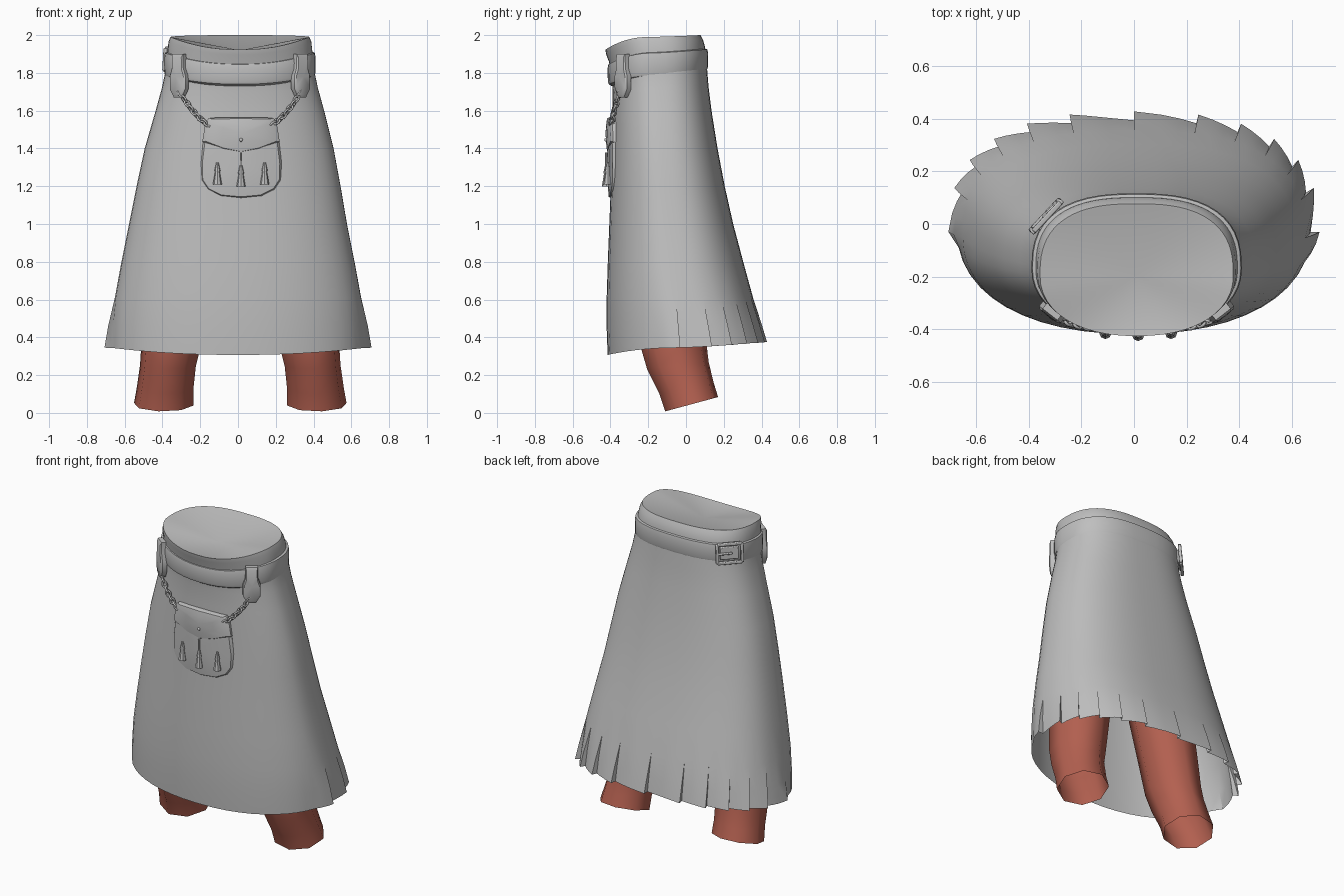
import bpy, bmesh, math
from mathutils import Matrix, Vector

if "Cube" in bpy.data.objects:
    bpy.data.objects.remove(bpy.data.objects["Cube"])


def material(name, rgb):
    m = bpy.data.materials.new(name)
    m.diffuse_color = (*rgb, 1)
    m.use_nodes = True
    m.node_tree.nodes["Principled BSDF"].inputs["Base Color"].default_value = m.diffuse_color
    return m


GREY = material("grey cloth", (0.52, 0.52, 0.52))
SKIN = material("red skin", (0.45, 0.117, 0.08))


def finish(bm, name, mat=GREY, angle=35):
    bmesh.ops.remove_doubles(bm, verts=bm.verts, dist=1e-4)
    bmesh.ops.recalc_face_normals(bm, faces=bm.faces)
    me = bpy.data.meshes.new(name)
    bm.to_mesh(me)
    bm.free()
    me.materials.append(mat)
    ob = bpy.data.objects.new(name, me)
    bpy.context.collection.objects.link(ob)
    bpy.ops.object.select_all(action='DESELECT')
    ob.select_set(True)
    bpy.context.view_layer.objects.active = ob
    bpy.ops.object.shade_smooth_by_angle(angle=math.radians(angle))
    return ob


def bridge(bm, rings):
    """Join rings of points with quads; returns the vertex rings."""
    vs = [[bm.verts.new(p) for p in r] for r in rings]
    n = len(vs[0])
    for a, b in zip(vs, vs[1:]):
        for i in range(n):
            j = (i + 1) % n
            bm.faces.new((a[i], a[j], b[j], b[i]))
    return vs


def fan(bm, ring, point):
    c = bm.verts.new(point)
    for i, v in enumerate(ring):
        bm.faces.new((v, ring[(i + 1) % len(ring)], c))


def section(deg, row, off=0.0):
    """Point on a waist outline: rounder in front, squarer behind."""
    z, up, down, cx, hw, yf, yb = row
    yc = (yf + yb) / 2 - 0.02
    c, s = math.cos(math.radians(deg)), math.sin(math.radians(deg))
    e = 0.77 if s > 0 else 0.91
    depth = (yb - yc) if s > 0 else (yc - yf)
    x = hw * math.copysign(abs(c) ** e, c)
    y = depth * math.copysign(abs(s) ** e, s)
    n = Vector((x / hw ** 2, y / depth ** 2)).normalized()
    dz = up * s if s > 0 else -down * s * s
    return Vector((cx + x + n.x * off, yc + y + n.y * off, z + dz))


# Skirt: overlapping pleats at the hem fade into a plain cone
around = []
for k in range(13):
    start = 180 - 15 * k
    around += [(start - 5 * i, 0.034 * (1 - i / 3)) for i in range(4)]
around += [(-15 - 7.5 * i, 0) for i in range(1, 22)]
skirt_rows = [  # z, back rise, front drop, centre x, half width, front y, back y, pleat
    ((0.345, 0.03, 0.038, 0, 0.673, -0.415, 0.395), 1.0),
    ((0.46, 0.01, 0.015, 0, 0.667, -0.42, 0.38), 0.6),
    ((0.61, 0, 0, 0, 0.652, -0.42, 0.355), 0),
    ((0.80, 0, 0, 0, 0.617, -0.414, 0.303), 0),
    ((1.00, 0, 0, 0, 0.577, -0.406, 0.25), 0),
    ((1.20, 0, 0, 0.003, 0.54, -0.398, 0.205), 0),
    ((1.40, 0, 0, 0.006, 0.50, -0.392, 0.167), 0),
    ((1.60, 0, 0, 0.01, 0.446, -0.388, 0.135), 0),
    ((1.72, 0.01, 0.02, 0.01, 0.413, -0.388, 0.119), 0),
    ((1.80, 0.02, 0.04, 0.01, 0.396, -0.393, 0.112), 0),
    ((1.92, 0.02, 0.06, 0.01, 0.383, -0.408, 0.100), 0),
    ((1.965, 0.01, 0.07, 0.01, 0.378, -0.422, 0.090), 0),
    ((1.99, 0.01, 0.067, 0.01, 0.368, -0.427, 0.077), 0),
    ((1.988, 0.01, 0.067, 0.01, 0.357, -0.419, 0.067), 0),
]
bm = bmesh.new()
rings = bridge(bm, [[section(a, row, o * fade) for a, o in around] for row, fade in skirt_rows])
fan(bm, rings[-1], (0.01, -0.20, 1.92))
finish(bm, "pleated_skirt")

# Belt: low rounded band, nearly flush with the cloth
bm = bmesh.new()
belt_rows = [((1.775, 0.03, 0.045), -0.01), ((1.785, 0.03, 0.045), 0.006),
             ((1.80, 0.03, 0.045), 0.011), ((1.88, 0.025, 0.055), 0.012),
             ((1.905, 0.02, 0.06), 0.008), ((1.91, 0.02, 0.06), -0.01)]
bridge(bm, [[section(i * 7.5, zr + (0.01, 0.389, -0.403, 0.105), off) for i in range(48)]
            for zr, off in belt_rows])
finish(bm, "belt")


def frame(origin, normal):
    n = Vector(normal).normalized()
    t = Vector((0, 0, 1)).cross(n).normalized()
    m = Matrix((t, n.cross(t), n)).transposed().to_4x4()
    return Matrix.Translation(origin) @ m


def pillow(name, outline, rings, m, bend=0.0):
    """Padded plate: rings are (scale, height) steps from back to front."""
    bm = bmesh.new()
    cv = sum(p[1] for p in outline) / len(outline)

    def place(u, v, n):
        return m @ Vector((u, v, n - bend * u * u))
    vs = bridge(bm, [[place(u * s, cv + (v - cv) * s, n) for u, v in outline] for s, n in rings])
    fan(bm, vs[0], place(0, cv, rings[0][1]))
    fan(bm, vs[-1], place(0, cv, rings[-1][1] + 0.003))
    return finish(bm, name)


def mirror_outline(half):
    return half + [(-u, v) for u, v in reversed(half) if u > 0]


# Hanging straps and chains on both sides of the front
strap = mirror_outline([(0.036, 0.115), (0.038, 0.04), (0.052, 0.0), (0.052, -0.07), (0.025, -0.115)])
for side, tag in ((-1, "left"), (1, "right")):
    m = frame((0.01 + side * 0.325, -0.338, 1.785), (side * 0.61, -0.79, 0))
    pillow("strap_" + tag, strap, [(1, -0.02), (1, 0.008), (0.85, 0.016)], m)
    p0 = Vector((0.012 + side * 0.315, -0.352, 1.69))
    p1 = Vector((0.012 + side * 0.175, -0.394, 1.53))
    count = 9
    for i in range(count):
        t = i / (count - 1)
        p = p0.lerp(p1, t) - Vector((0, 0.008, 0.018)) * (4 * t * (1 - t))
        d = p1 - p0 + Vector((0, 0, -0.07 * (1 - 2 * t)))
        rot = d.to_track_quat('X', 'Z').to_matrix().to_4x4()
        twist = Matrix.Rotation(math.radians(45 + 90 * (i % 2)), 4, 'X')
        bpy.ops.mesh.primitive_torus_add(major_segments=10, minor_segments=6,
                                         major_radius=0.015, minor_radius=0.006)
        link = bpy.context.object
        link.name = "chain_link_" + tag
        link.matrix_world = Matrix.Translation(p) @ rot @ twist @ Matrix.Diagonal((1.25, 0.9, 1, 1))
        link.data.materials.append(GREY)
        bpy.ops.object.shade_smooth()

# Pouch: padded body, flap and stud
body = mirror_outline([(0, 1.56), (0.165, 1.555), (0.20, 1.45), (0.216, 1.32), (0.213, 1.23),
                       (0.18, 1.18), (0.11, 1.145), (0.0, 1.135)])
flap = mirror_outline([(0, 1.565), (0.17, 1.562), (0.188, 1.54), (0.205, 1.435), (0.10, 1.395), (0, 1.375)])
m = frame((0.016, -0.383, 0), (0, -1, 0))
pillow("pouch_body", body, [(0.99, -0.01), (1, 0.012), (0.95, 0.026), (0.6, 0.032)], m, 0.5)
pillow("pouch_flap", flap, [(0.99, 0.0), (1, 0.024), (0.92, 0.035), (0.5, 0.040)], m, 0.5)
bm = bmesh.new()
bmesh.ops.create_uvsphere(bm, u_segments=10, v_segments=6, radius=0.01,
                          matrix=Matrix.Translation((0.016, -0.423, 1.445)))
finish(bm, "flap_stud")

# Tassels with cords
for u, drop, cord_top in ((-0.125, 0, 1.325), (0, -0.012, 1.39), (0.125, 0, 1.325)):
    bm = bmesh.new()
    y = -0.422 + 0.5 * u * u
    for r0, r1, z0, z1 in ((0.024, 0.011, 1.21, 1.285), (0.016, 0.013, 1.28, 1.295),
                           (0.013, 0.006, 1.295, 1.325), (0.006, 0.006, 1.32, cord_top)):
        if z1 - z0 > 0.006:
            bmesh.ops.create_cone(bm, cap_ends=True, segments=8, radius1=r0, radius2=r1, depth=z1 - z0,
                                  matrix=Matrix.Translation((0.016 + u, y, (z0 + z1) / 2 + drop)))
    finish(bm, "tassel")

# Buckle on the left rear of the belt: frame bars, prong and tab
m = frame((-0.326, 0.022, 1.87), (-0.73, 0.68, 0.08))
bm = bmesh.new()
for u, v, n, w, h, d in ((0, 0.058, 0.012, 0.15, 0.02, 0.02), (0, -0.058, 0.012, 0.15, 0.02, 0.02),
                         (-0.075, 0, 0.012, 0.02, 0.12, 0.02), (0.075, 0, 0.012, 0.02, 0.12, 0.02),
                         (-0.03, 0, 0.016, 0.09, 0.014, 0.014), (0.0, 0, 0.0, 0.11, 0.08, 0.02)):
    bmesh.ops.create_cube(bm, size=1, matrix=m @ Matrix.Translation((u, v, n)) @ Matrix.Diagonal((w, h, d, 1)))
buckle = finish(bm, "buckle")
bev = buckle.modifiers.new("soft edges", 'BEVEL')
bev.width, bev.segments = 0.005, 2

# Legs: open eight-sided tubes, bent at the knee
leg_rows = [  # x, y, z, half width, half depth, tilt
    (0.405, 0.03, 0.046, 0.16, 0.142, 0.27), (0.398, 0.003, 0.13, 0.152, 0.146, 0.2),
    (0.383, -0.043, 0.25, 0.15, 0.166, 0.1), (0.367, -0.065, 0.35, 0.16, 0.178, 0),
    (0.335, -0.085, 0.6, 0.175, 0.185, 0), (0.27, -0.10, 0.95, 0.19, 0.195, 0),
    (0.21, -0.12, 1.3, 0.19, 0.195, 0)]
for side, tag in ((-1, "left"), (1, "right")):
    bm = bmesh.new()
    rings = []
    for x, y, z, rx, ry, tilt in leg_rows:
        rings.append([])
        for i in range(8):
            a = math.radians(i * 45 + 10)
            dy = ry * math.sin(a)
            rings[-1].append((0.012 + side * (x + rx * math.cos(a)), y + dy, z + tilt * dy))
    bridge(bm, rings)
    finish(bm, "leg_" + tag, SKIN, 50)
